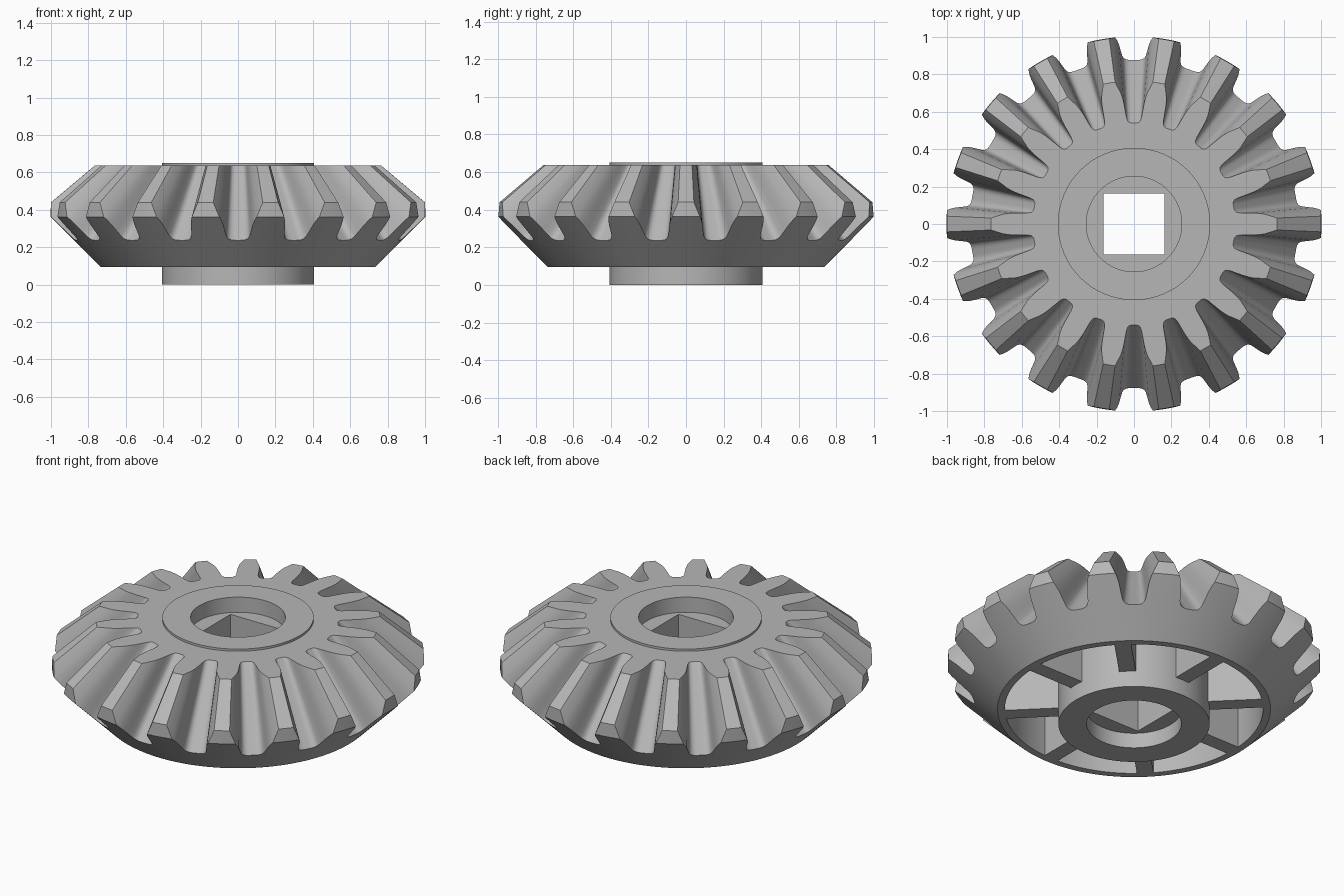
import bpy, bmesh
from math import sin, cos, pi, radians
from mathutils import Matrix

if "Cube" in bpy.data.objects:
    bpy.data.objects.remove(bpy.data.objects["Cube"], do_unlink=True)

# One plain grey material
grey = bpy.data.materials.new("plain_grey")
grey.use_nodes = True
colour = (0.47, 0.47, 0.47, 1)
grey.diffuse_color = colour
grey.node_tree.nodes["Principled BSDF"].inputs["Base Color"].default_value = colour

TEETH = 18
APEX = 1.28       # height of the pitch cone apex
TOP = 0.637       # flat top of the toothed body
BASE_R, BASE_Z = 0.735, 0.095
HEEL_SLOPE = 1.093  # cone slope where the back cone reaches full radius


def finish(name, bm):
    bmesh.ops.remove_doubles(bm, verts=bm.verts, dist=0.0004)
    bmesh.ops.recalc_face_normals(bm, faces=bm.faces)
    mesh = bpy.data.meshes.new(name)
    bm.to_mesh(mesh)
    bm.free()
    mesh.materials.append(grey)
    obj = bpy.data.objects.new(name, mesh)
    bpy.context.collection.objects.link(obj)
    bpy.ops.object.select_all(action='DESELECT')
    obj.select_set(True)
    bpy.context.view_layer.objects.active = obj
    bpy.ops.object.shade_smooth_by_angle(angle=radians(28))
    return obj


def ring_solid(name, rings):
    """Closed solid from a loop of rings, each a list of (angle, radius, z)."""
    bm = bmesh.new()
    loops = [[bm.verts.new((r * cos(a), r * sin(a), z)) for a, r, z in ring]
             for ring in rings]
    n = len(loops[0])
    for i, low in enumerate(loops):
        high = loops[(i + 1) % len(loops)]
        for j in range(n):
            k = (j + 1) % n
            bm.faces.new((low[j], low[k], high[k], high[j]))
    return finish(name, bm)


# Tooth space section: (cone slope, degrees from the middle of the space)
half_space = [(0.841, 0.9), (0.842, 1.8), (0.847, 2.7), (0.86, 3.5),
              (0.885, 4.0), (0.94, 4.4), (1.0, 4.75), (1.05, 5.2),
              (HEEL_SLOPE, 5.75), (1.19, 7.6)]
space = [(s, -d) for s, d in reversed(half_space)] + [(0.841, 0)] + half_space + [(1.19, 10)]
section = [(s, radians(d + (i + 0.5) * 360 / TEETH))
           for i in range(TEETH) for s, d in space]


def back_point(slope):
    """Where a ray from the apex meets the 45 degree back cone."""
    offset = BASE_R - BASE_Z
    z = (APEX * slope - offset) / (1 + slope)
    return z + offset, z


def rim_point(slope):
    r, z = back_point(slope)
    return (r, z) if slope <= HEEL_SLOPE else (1.0, APEX - 1.0 / slope)


def plain(r, z):
    return [(a, r, z) for s, a in section]


# Toothed body with a hollow underside
ring_solid("toothed_body", [
    plain(0.39, TOP),
    [(a, s * (APEX - TOP), TOP) for s, a in section],
    [(a, *rim_point(s)) for s, a in section],
    [(a, *back_point(min(s, HEEL_SLOPE))) for s, a in section],
    plain(BASE_R, BASE_Z),
    plain(0.695, BASE_Z),
    plain(0.695, 0.40),
    plain(0.39, 0.40),
])

# Hub with round recesses at both ends and a square through hole
SIDES = 96
angles = [2 * pi * i / SIDES for i in range(SIDES)]


def circle(r, z):
    return [(a, r, z) for a in angles]


def square(half, z):
    return [(a, half / max(abs(cos(a)), abs(sin(a))), z) for a in angles]


HUB_TOP, RECESS = 0.65, 0.09
ring_solid("hub", [
    circle(0.407, 0), circle(0.407, HUB_TOP),
    circle(0.255, HUB_TOP), circle(0.255, HUB_TOP - RECESS),
    square(0.164, HUB_TOP - RECESS), square(0.164, RECESS),
    circle(0.255, RECESS), circle(0.255, 0),
])

# Eight ribs joining the hub to the rim
bm = bmesh.new()
for i in range(8):
    place = (Matrix.Rotation(i * pi / 4, 4, 'Z')
             @ Matrix.Translation((0.55, 0, 0.26))
             @ Matrix.Diagonal((0.31, 0.09, 0.33, 1)))
    bmesh.ops.create_cube(bm, size=1, matrix=place)
finish("ribs", bm)
